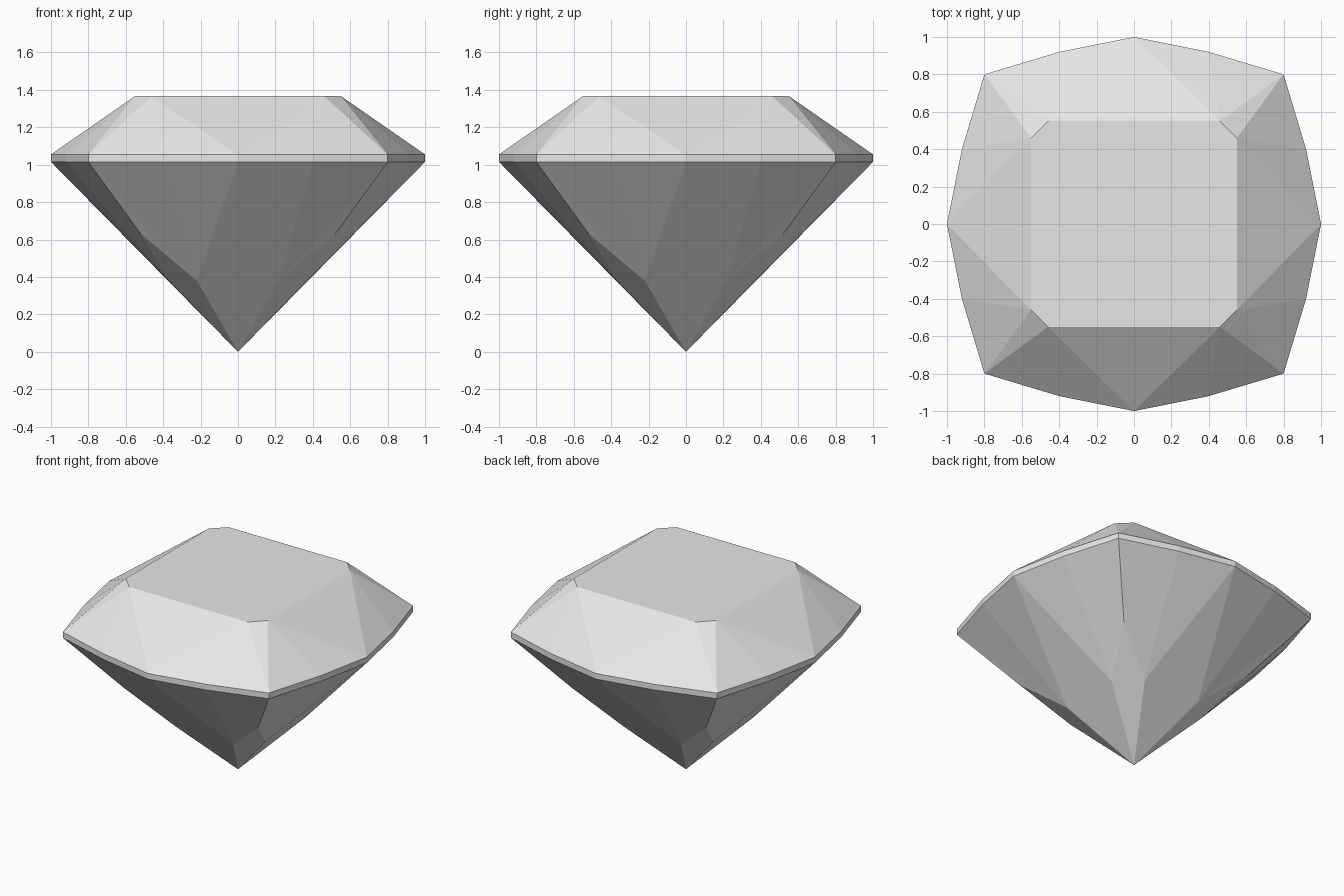
import bpy
import bmesh
from math import pi
from mathutils import Matrix

cube = bpy.data.objects.get("Cube")
if cube:
    bpy.data.objects.remove(cube, do_unlink=True)

# Heights of the cut
GIRDLE_LOW, GIRDLE_HIGH, TABLE = 1.015, 1.055, 1.367

stone = bpy.data.materials.new("pale_grey_stone")
stone.use_nodes = True
grey = (0.8, 0.8, 0.8, 1)
stone.diffuse_color = grey
stone.node_tree.nodes["Principled BSDF"].inputs["Base Color"].default_value = grey


def facet(bm, points, turn):
    """Add one flat facet, turned about the upright axis."""
    verts = [bm.verts.new(turn @ Matrix.Translation(p).translation) for p in points]
    return bm.faces.new(verts)


def flip(p):
    """Mirror a point across the diagonal of the quarter."""
    return (p[1], p[0], p[2])


def outline(z):
    """Outer points of half a quarter: side middle, shoulder, corner."""
    return (1, 0, z), (0.92, 0.4, z), (0.8, 0.8, z)


bm = bmesh.new()
low_side, low_mid, low_corner = outline(GIRDLE_LOW)
high_side, high_mid, high_corner = outline(GIRDLE_HIGH)
table_pt = (0.55, 0.46, TABLE)
table_opposite = (0.55, -0.46, TABLE)
tip = (0, 0, 0)
lower_pt = (0.37, 0.22, 0.38)
lower_opposite = (0.37, -0.22, 0.38)
corner_pt = (0.52, 0.52, 0.63)

half_facets = [
    # Crown
    (table_pt, high_side, high_mid),
    (table_pt, high_mid, high_corner),
    # Girdle band
    (low_side, low_mid, high_mid, high_side),
    (low_mid, low_corner, high_corner, high_mid),
    # Pavilion
    (low_side, lower_pt, low_mid),
    (low_mid, lower_pt, low_corner),
    (low_corner, lower_pt, corner_pt),
]
centre_facets = [
    (table_opposite, high_side, table_pt),
    (table_pt, high_corner, flip(table_pt)),
    (tip, lower_opposite, low_side, lower_pt),
    (tip, lower_pt, corner_pt, flip(lower_pt)),
]

rim = []
for quarter in range(4):
    turn = Matrix.Rotation(quarter * pi / 2, 4, "Z")
    for points in half_facets:
        facet(bm, points, turn)
        facet(bm, [flip(p) for p in points], turn)
    for points in centre_facets:
        facet(bm, points, turn)
    rim += [turn @ Matrix.Translation(p).translation for p in (table_pt, flip(table_pt))]

# Flat table on top
facet(bm, rim, Matrix.Identity(4))

bmesh.ops.remove_doubles(bm, verts=bm.verts, dist=0.001)
bmesh.ops.recalc_face_normals(bm, faces=bm.faces)

mesh = bpy.data.meshes.new("cut_gem")
bm.to_mesh(mesh)
bm.free()
mesh.materials.append(stone)
gem = bpy.data.objects.new("cut_gem", mesh)
bpy.context.collection.objects.link(gem)
